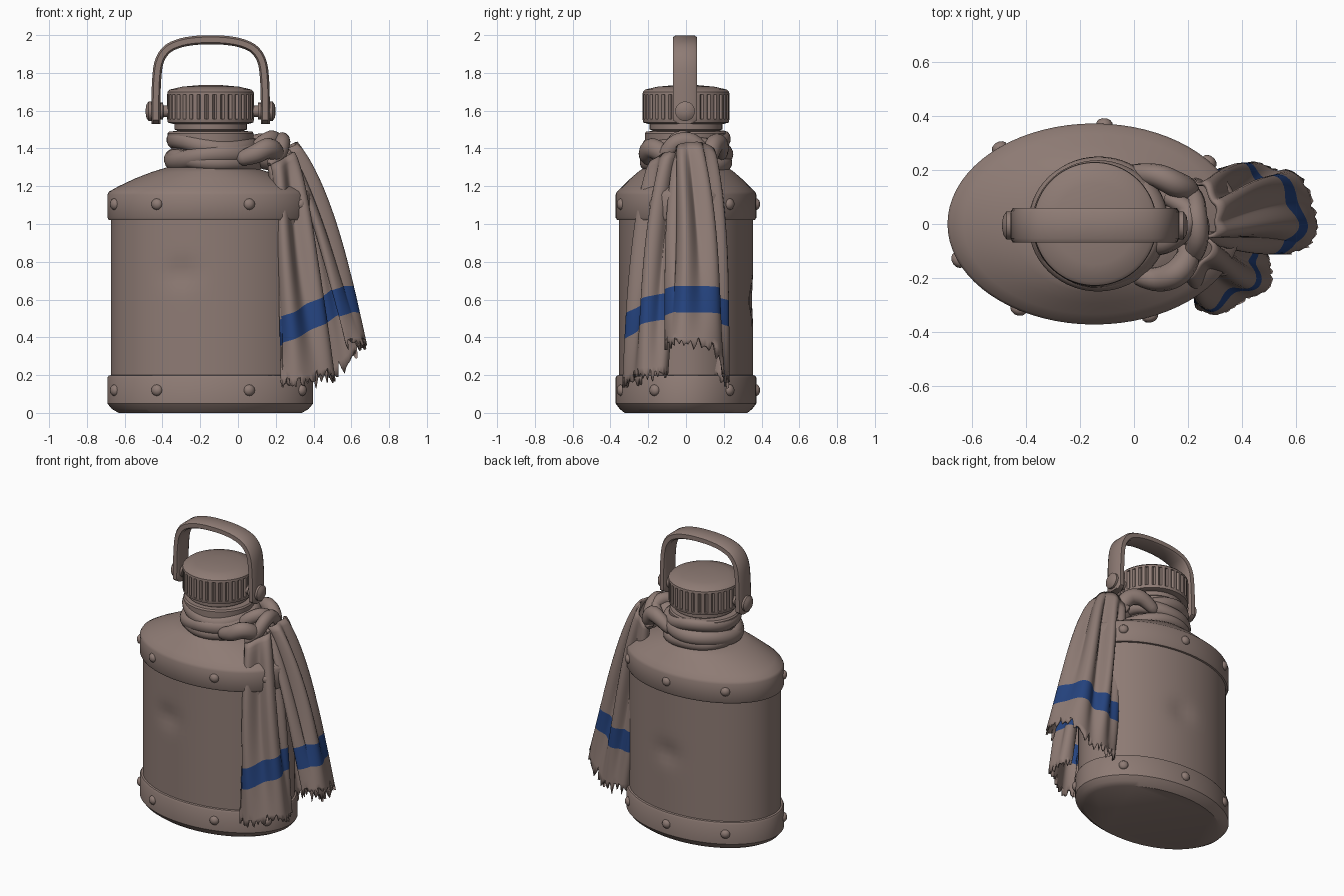
import bpy, bmesh, math, random
from mathutils import Vector

if "Cube" in bpy.data.objects:
    bpy.data.objects.remove(bpy.data.objects["Cube"])
random.seed(4)
TAU = 2 * math.pi
CX = -0.145


def material(name, rgb):
    m = bpy.data.materials.new(name)
    m.diffuse_color = (*rgb, 1)
    m.use_nodes = True
    m.node_tree.nodes["Principled BSDF"].inputs["Base Color"].default_value = m.diffuse_color
    return m


BROWN = material("dusty brown", (0.27, 0.198, 0.175))
BLUE = material("stripe blue", (0.018, 0.056, 0.21))


def make(name, verts, faces, angle=35, normals=True):
    me = bpy.data.meshes.new(name)
    me.from_pydata([tuple(v) for v in verts], [], faces)
    bm = bmesh.new()
    bm.from_mesh(me)
    if normals:
        bmesh.ops.recalc_face_normals(bm, faces=bm.faces)
    for f in bm.faces:
        f.smooth = True
    bm.to_mesh(me)
    bm.free()
    me.set_sharp_from_angle(angle=math.radians(angle))
    me.materials.append(BROWN)
    ob = bpy.data.objects.new(name, me)
    bpy.context.collection.objects.link(ob)
    return ob


def loft(name, rings, closed=False, angle=35):
    """Skin a list of equal vertex rings; cap the ends unless closed."""
    n, m = len(rings[0]), len(rings)
    faces = []
    for i in range(m if closed else m - 1):
        j = (i + 1) % m
        for k in range(n):
            l = (k + 1) % n
            faces.append((i * n + k, i * n + l, j * n + l, j * n + k))
    if not closed:
        faces += [tuple(range(n)), tuple(range((m - 1) * n, m * n))]
    return make(name, [v for r in rings for v in r], faces, angle)


def lathe(name, prof, cx=CX, n=48, rib=None):
    """Profile of (rx, ry, z) rings; rib(k) scales the radius at step k."""
    return loft(name, [[Vector((cx + rx * math.cos(TAU * k / n) * (rib(k, z) if rib else 1),
                                ry * math.sin(TAU * k / n) * (rib(k, z) if rib else 1), z))
                        for k in range(n)] for rx, ry, z in prof])


def spline(pts, s):
    """Catmull-Rom point at s in 0..1."""
    pts = [Vector(p) for p in pts]
    n = len(pts) - 1
    i = min(int(s * n), n - 1)
    t = s * n - i
    a, b, c, d = pts[max(i - 1, 0)], pts[i], pts[i + 1], pts[min(i + 2, n)]
    return 0.5 * (2 * b + (c - a) * t + (2 * a - 5 * b + 4 * c - d) * t * t
                  + (3 * b - a - 3 * c + d) * t ** 3)


def sweep(name, path, section, ref=(0, 0, 1), closed=False, angle=40):
    """section(t) gives 2D points: first axis sideways, second along ref."""
    rings, m = [], len(path)
    for i, p in enumerate(path):
        a = path[(i - 1) % m] if closed else path[max(i - 1, 0)]
        b = path[(i + 1) % m] if closed else path[min(i + 1, m - 1)]
        t = (b - a).normalized()
        side = t.cross(Vector(ref)).normalized()
        up = side.cross(t)
        rings.append([p + side * u + up * v for u, v in section(i / (m - 1))])
    return loft(name, rings, closed, angle)


def oval(a, b, n=14, twist=0):
    c, s = math.cos(twist), math.sin(twist)
    pts = [(a * math.cos(TAU * k / n), b * math.sin(TAU * k / n)) for k in range(n)]
    return [(x * c - y * s, x * s + y * c) for x, y in pts]


# Oval body with bands, sloping shoulder and shallow dents
prof = [(.485, .325, 0), (.52, .35, .02), (.545, .373, .05), (.545, .373, .185), (.538, .366, .197),
        (.526, .355, .2)]
prof += [(.526, .355, .2 + .82 * i / 20) for i in range(1, 21)]
prof += [(.538, .366, 1.022), (.545, .373, 1.035), (.545, .373, 1.155), (.535, .365, 1.172),
         (.485, .335, 1.2), (.40, .295, 1.24), (.31, .255, 1.275), (.23, .22, 1.3)]
body = lathe("flask_body", prof, -.147, 72)
for v in body.data.vertices:
    for x, z, side in ((-.3, .74, -1), (-.1, .6, 1)):
        if v.co.y * side > 0:
            d2 = ((v.co.x - x) / .08) ** 2 + ((v.co.z - z) / .07) ** 2
            v.co.y -= side * .018 * math.exp(-d2)

# Rivets around both bands
for x, sy in ((-.655, -1), (-.43, -1), (.06, -1), (.34, -1), (.28, 1), (-.11, 1), (-.5, 1)):
    c = (x + .147) / .545
    y = sy * .373 * math.sqrt(max(0, 1 - c * c))
    for z in (.12, 1.105):
        nrm = Vector(((x + .147) / .545 ** 2, y / .373 ** 2, 0)).normalized()
        path = [Vector((x, y, z)) + nrm * d for d in (-.01, .004, .014, .02)]
        radii = (.03, .03, .022, .008)
        it = [oval(r, r, 12) for r in radii]
        sweep("band_rivet", path, lambda t: it[round(t * 3)])

# Neck and collar
lathe("neck", [(.215, .215, 1.27), (.205, .205, 1.43), (.228, .218, 1.435), (.228, .218, 1.48),
               (.22, .21, 1.49), (.178, .178, 1.492), (.178, .178, 1.495), (.192, .192, 1.5),
               (.192, .192, 1.53), (.178, .178, 1.535), (.178, .178, 1.56)])

# Ribbed cap with low dome
lathe("screw_cap", [(.20, .20, 1.53), (.226, .226, 1.537), (.23, .23, 1.555), (.23, .23, 1.556),
                    (.23, .23, 1.685), (.23, .23, 1.686), (.228, .228, 1.7), (.215, .215, 1.712),
                    (.15, .15, 1.727), (.06, .06, 1.735), (.01, .01, 1.735)], CX, 136,
      lambda k, z: .945 if k % 4 == 0 and 1.5555 < z < 1.6855 else 1)

# Arched strap handle
half = [(-.29, 1.53), (-.29, 1.62), (-.286, 1.76), (-.272, 1.86), (-.23, 1.925), (-.16, 1.958),
        (-.08, 1.972)]
arch = [(CX + x, -.005, z) for x, z in half + [(0, 1.975)]]
arch += [(2 * CX - x, y, z) for x, y, z in arch[-2::-1]]


def strap(t):
    w = .064 * (.6 if t in (0, 1) else 1)
    h = .024
    return [(h, -w * .75), (h, w * .75), (h * .6, w), (-h * .6, w),
            (-h, w * .75), (-h, -w * .75), (-h * .6, -w), (h * .6, -w)]


sweep("carry_handle", [spline(arch, i / 44) for i in range(45)], strap, (0, 1, 0))

# Pivot bolts joining handle and cap
for s in (-1, 1):
    bolt = [(.20, .03), (.25, .03), (.252, .045), (.268, .045), (.27, .03), (.305, .03),
            (.307, .052), (.328, .052), (.34, .035), (.344, .012)]
    secs = [oval(r, r, 20) for _, r in bolt]
    sweep("handle_bolt", [Vector((CX + s * d, -.005, 1.597)) for d, _ in bolt],
          lambda t: secs[round(t * 9)])

# Cloth wrapped round the neck: (radius, height, tilt, phase, half width, half height)
for r, z, tilt, ph, a, b in ((.205, 1.425, .025, 2.6, .035, .045), (.212, 1.37, .03, .4, .042, .05),
                             (.207, 1.325, .02, 3.6, .042, .045)):
    path = [Vector((-.132 + r * 1.03 * math.cos(q), r * .98 * math.sin(q), z + tilt * math.cos(q - ph)
                    + .008 * math.sin(3 * q + ph))) for q in (TAU * i / 56 for i in range(56))]
    sweep("neck_wrap", path, lambda t: oval(a, b, 14, .35 * math.sin(TAU * t + ph)), closed=True)

# Knot strands
strands = {
    "knot_front_loop": ([(.0, -.19, 1.34), (.09, -.205, 1.37), (.16, -.18, 1.40), (.20, -.12, 1.37),
                         (.19, -.06, 1.31)], .05),
    "knot_back_loop": ([(-.02, .19, 1.36), (.08, .18, 1.42), (.15, .15, 1.42), (.20, .12, 1.36),
                        (.19, .06, 1.31)], .048),
    "knot_over_strand": ([(.17, -.16, 1.31), (.22, -.11, 1.37), (.235, -.05, 1.43), (.23, .03, 1.435),
                          (.22, .10, 1.37), (.17, .15, 1.32)], .042),
    "knot_top_strand": ([(.07, -.09, 1.36), (.12, -.07, 1.42), (.18, -.02, 1.45), (.2, .05, 1.42),
                         (.12, .1, 1.38)], .042),
    "knot_core": ([(.06, 0, 1.36), (.13, 0, 1.37), (.2, -.01, 1.36), (.26, -.01, 1.33)], .075)}
for name, (pts, r) in strands.items():
    def bulge(t, r=r):
        k = r * (.45 + .55 * math.sin(math.pi * t) ** .5) if 0 < t < 1 else r * .4
        return oval(k, k * 1.1, 12)
    sweep(name, [spline(pts, i / 20) for i in range(21)], bulge)


def tail(name, top, low, band, hem, folds, phase):
    """Hanging cloth: top and low are outlines, band and hem hold heights across the width."""
    NU, up, mid, dn = 64, 22, 3, 6
    rows = up + mid + dn
    verts, faces, jag = [], [], 0
    for i in range(NU + 1):
        u = i / NU
        a, b = spline(top, u), spline(low, u)
        tan = spline(low, min(u + .02, 1)) - spline(low, max(u - .02, 0))
        nrm = Vector((tan.y, -tan.x, 0)).normalized()
        zb = spline([(0, 0, z) for z in band], u).z
        zh = spline([(0, 0, z) for z in hem], u).z
        jag = random.uniform(-.015, .06) if i % 3 else random.uniform(-.03, .01)
        for j in range(rows + 1):
            if j <= up:
                z = a.z + (zb - a.z) * j / up
            elif j <= up + mid:
                z = zb - .14 * (j - up) / mid
            else:
                q = (j - up - mid) / dn
                z = zb - .14 + (zh - zb + .14) * q + (jag if q == 1 else 0)
            t = (a.z - z) / (a.z - zh)
            s = max(t, 0) ** .75
            p = a.lerp(b, s)
            p += nrm * math.sin(TAU * folds * u + phase + .5 * math.sin(4 * t)) * (
                .006 + .024 * math.sin(math.pi * min(t, 1) ** .7))
            verts.append((p.x, p.y, z))
    for i in range(NU):
        for j in range(rows):
            k = i * (rows + 1) + j
            faces.append((k, k + 1, k + rows + 2, k + rows + 1))
    ob = make(name, verts, faces, 60)
    ob.data.materials.append(BLUE)
    for f in ob.data.polygons:
        f.material_index = int(up <= f.index % rows < up + mid)
    mod = ob.modifiers.new("thickness", "SOLIDIFY")
    mod.thickness = .014
    mod.offset = 0


# Two hanging tails of the scarf
tail("scarf_tail_front",
     [(.17, -.11, 1.31), (.17, -.17, 1.31), (.21, -.18, 1.33), (.26, -.14, 1.36), (.29, -.08, 1.38),
      (.26, -.04, 1.36), (.23, -.05, 1.33)],
     [(.29, -.24, 0), (.23, -.31, 0), (.31, -.325, 0), (.42, -.28, 0), (.50, -.22, 0), (.50, -.13, 0),
      (.43, -.10, 0)],
     (.47, .50, .53, .58, .62, .63, .62), (.17, .16, .14, .18, .19, .2, .22), 3.5, .6)
tail("scarf_tail_back",
     [(.19, .10, 1.33), (.21, .15, 1.34), (.25, .15, 1.38), (.28, .11, 1.42), (.30, .07, 1.43),
      (.31, .02, 1.43), (.30, -.03, 1.42), (.27, -.05, 1.40), (.24, -.04, 1.38)],
     [(.32, .13, 0), (.34, .20, 0), (.42, .225, 0), (.50, .205, 0), (.58, .19, 0), (.65, .11, 0),
      (.67, .0, 0), (.65, -.08, 0), (.57, -.10, 0)],
     (.58, .58, .59, .61, .66, .67, .67, .67, .65), (.2, .17, .16, .18, .26, .36, .36, .37, .36), 4.5, 2.2)
